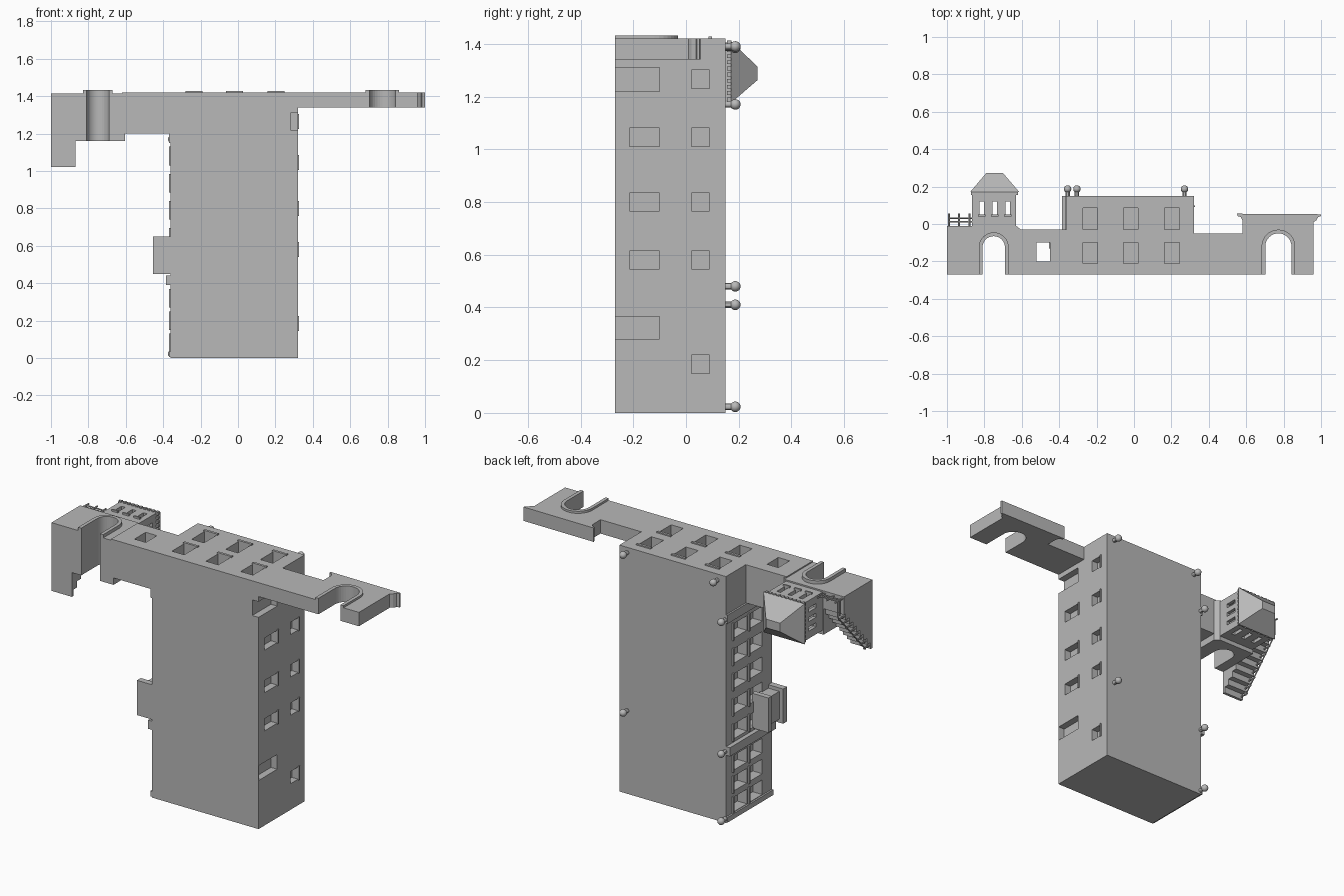
import bpy, bmesh, math
from mathutils import Vector

cube = bpy.data.objects.get("Cube")
if cube:
    bpy.data.objects.remove(cube)

stone = bpy.data.materials.new("grey_stone")
stone.use_nodes = True
GREY = (0.48, 0.48, 0.48, 1)
stone.diffuse_color = GREY
stone.node_tree.nodes["Principled BSDF"].inputs["Base Color"].default_value = GREY


def finish(name, bm):
    bmesh.ops.recalc_face_normals(bm, faces=bm.faces)
    me = bpy.data.meshes.new(name)
    bm.to_mesh(me)
    bm.free()
    ob = bpy.data.objects.new(name, me)
    bpy.context.collection.objects.link(ob)
    me.materials.append(stone)
    return ob


def add_box(bm, x, y, z):
    """Box from (low, high) ranges."""
    vs = bmesh.ops.create_cube(bm, size=1)["verts"]
    for v in vs:
        v.co = Vector([(a + b) / 2 + c * (b - a) for (a, b), c in zip((x, y, z), v.co)])


def boxes(name, items):
    bm = bmesh.new()
    for it in items:
        add_box(bm, *it)
    return finish(name, bm)


def extrude(name, pts, z):
    """Outline in the x-y plane, extruded over the z range."""
    bm = bmesh.new()
    f = bm.faces.new([bm.verts.new((px, py, z[0])) for px, py in pts])
    new = bmesh.ops.extrude_face_region(bm, geom=[f])["geom"]
    bmesh.ops.translate(bm, vec=(0, 0, z[1] - z[0]),
                        verts=[g for g in new if isinstance(g, bmesh.types.BMVert)])
    return finish(name, bm)


def cut(ob, items):
    """Subtract boxes from an object."""
    tool = boxes("cutter", items)
    tool.hide_render = True
    mod = ob.modifiers.new("cut", "BOOLEAN")
    mod.object = tool
    mod.solver = "EXACT"
    bpy.context.view_layer.objects.active = ob
    bpy.ops.object.modifier_apply(modifier=mod.name)
    bpy.data.objects.remove(tool)


def bar(bm, a, b, r, seg=8):
    """Round bar between two points."""
    a, b = Vector(a), Vector(b)
    d = b - a
    m = d.to_track_quat("Z", "Y").to_matrix().to_4x4()
    m.translation = (a + b) / 2
    bmesh.ops.create_cone(bm, cap_ends=True, segments=seg, radius1=r, radius2=r,
                          depth=d.length, matrix=m)


BASE = -0.27


def arch(cx, r, top, n=16):
    """Arch outline from left foot over the crown to right foot."""
    cy = top - r
    curve = [(cx - r * math.cos(math.pi * i / n), cy + r * math.sin(math.pi * i / n))
             for i in range(n + 1)]
    return [(cx - r, BASE)] + curve + [(cx + r, BASE)]


def around(c, half):
    return (c - half, c + half)


# Main block with windows on three sides
body = boxes("main_block", [((-0.36, 0.32), (BASE, 0.15), (0, 1.42))])
upper, lower = (-0.03, 0.085), (-0.21, -0.10)
front_x = (-0.235, -0.018, 0.203)
holes = [(around(x, 0.039), y, (1.36, 1.5)) for x in front_x for y in (upper, lower)]
side_z = (1.265, 1.045, 0.8, 0.58, 0.185)
holes += [((0.28, 0.4), (0.02, 0.09), around(z, 0.035)) for z in side_z]
holes += [((0.28, 0.4), (-0.215, -0.10), around(z, 0.035)) for z in side_z[1:4]]
holes += [((0.28, 0.4), (-0.3, -0.10), (1.22, 1.31)),
          ((0.28, 0.4), (-0.268, -0.10), (0.28, 0.365))]
right_rows = [1.08, 0.935, 0.79, 0.645, 0.5, 0.32, 0.2, 0.08]
right_cols = [(-0.04, 0.085), (-0.18, -0.06)]
holes += [((-0.5, -0.30), y, around(z, 0.042)) for z in right_rows for y in right_cols]
cut(body, holes)

# Thin lintels over the windows
lintels = [(around(x, 0.045), (y[1], y[1] + 0.014), (1.41, 1.427))
           for x in front_x for y in (upper, lower)]
lintels += [((0.315, 0.325), (0.09, 0.1), around(z, 0.04)) for z in side_z]
lintels += [((0.315, 0.325), (-0.1, -0.09), around(z, 0.04)) for z in side_z[1:4]]
lintels += [((-0.369, -0.35), (y[1], y[1] + 0.01), around(z, 0.05))
            for z in right_rows for y in right_cols]
boxes("window_lintels", lintels)

# Ledge and corner strips on the side wall
boxes("side_ledge", [((-0.385, -0.355), (BASE, 0.15), (0.39, 0.44)),
                     ((-0.37, -0.355), (BASE, 0.15), (0.005, 0.035)),
                     ((-0.37, -0.355), (BASE, 0.15), (1.15, 1.2))])

# Side porch
boxes("side_porch", [((-0.43, -0.35), (BASE, -0.12), (0.47, 0.63)),
                     ((-0.455, -0.35), (BASE, -0.235), (0.45, 0.65)),
                     ((-0.455, -0.35), (-0.13, -0.10), (0.45, 0.65))])

# Wing beside the gate, with a through window
wing = boxes("window_wing", [((-0.62, -0.36), (BASE, -0.03), (1.2, 1.42))])
cut(wing, [((-0.52, -0.448), (-0.2, -0.098), (1, 1.6))])

# Deep gate block under the turret
extrude("turret_gate", arch(-0.75, 0.06, -0.065)
        + [(-0.605, BASE), (-0.605, -0.03), (-0.63, -0.01), (-0.87, -0.01), (-0.87, BASE)],
        (1.16, 1.413))

# Low wall and gate on the other side
boxes("low_wing", [((0.32, 0.59), (BASE, -0.05), (1.34, 1.42))])
extrude("outer_gate", arch(0.772, 0.07, -0.05)
        + [(0.96, BASE), (0.96, 0.01), (0.975, 0.02), (0.985, 0.038), (1.0, 0.042),
           (1.0, 0.052), (0.55, 0.055), (0.555, 0.042), (0.57, 0.038), (0.58, 0.02),
           (0.58, BASE)], (1.34, 1.42))

# Raised arch mouldings
for name, cx, r, top in (("turret_gate_moulding", -0.75, 0.06, -0.065),
                         ("outer_gate_moulding", 0.772, 0.07, -0.05)):
    extrude(name, arch(cx, r, top) + arch(cx, r + 0.02, top + 0.02)[::-1], (1.405, 1.432))

# Hollow turret with slit windows
turret = boxes("turret", [((-0.865, -0.63), (-0.02, 0.17), (1.185, 1.405))])
cut(turret, [((-0.845, -0.65), (0.01, 0.16), (1.205, 1.385))])
cut(turret, [(around(x, 0.012), (0.05, 0.12), (1.1, 1.5)) for x in (-0.815, -0.745, -0.675)])
cut(turret, [((-0.95, -0.55), (0.05, 0.12), around(z, 0.012)) for z in (1.24, 1.295, 1.35)])
boxes("turret_sills", [(around(x, 0.02), (0.04, 0.05), (1.4, 1.415))
                       for x in (-0.815, -0.745, -0.675)])

# Toothed band below the turret roof
teeth = []
for i in range(10):
    t = i / 9
    x, z = -0.862 + 0.234 * t, 1.19 + 0.21 * t
    teeth += [(around(x, 0.007), (0.155, 0.172), s) for s in ((1.178, 1.19), (1.4, 1.412))]
    teeth += [(s, (0.155, 0.172), around(z, 0.007)) for s in ((-0.872, -0.86), (-0.635, -0.62))]
boxes("turret_teeth", teeth)

# Hipped turret roof
bm = bmesh.new()
add_box(bm, (-0.877, -0.613), (0.17, 0.272), (1.175, 1.41))
for v in bm.verts:
    if v.co.y > 0.2:
        v.co.x = -0.745 + math.copysign(0.045, v.co.x + 0.745)
        v.co.z = 1.288 + math.copysign(0.025, v.co.z - 1.288)
finish("turret_roof", bm)

# Outer stair, descending towards the back
STEPS = 8
run = (1.31 - 1.02) / STEPS
rise = (-0.01 - BASE) / STEPS
stair = [((-1.0, -0.87), (BASE, -0.01), (1.31, 1.413))]
for i in range(STEPS):
    z = 1.31 - i * run
    stair.append(((-1.0, -0.87), (BASE, -0.01 - i * rise - rise / 2), (z - run, z)))
boxes("outer_stair", stair)

# Stair and landing railings
bm = bmesh.new()
for i in range(STEPS):
    z, y = 1.31 - (i + 0.5) * run, -0.02 - (i + 0.5) * rise
    bar(bm, (-0.99, y, z), (-0.99, y + 0.06, z), 0.005)
bar(bm, (-0.99, 0.035, 1.31), (-0.99, -0.22, 1.03), 0.004)
for x in (-0.99, -0.935, -0.88):
    bar(bm, (x, -0.015, 1.4), (x, 0.055, 1.4), 0.005)
for y in (0.012, 0.032):
    bar(bm, (-0.995, y, 1.4), (-0.865, y, 1.4), 0.004)
    bar(bm, (-0.99, y, 1.31), (-0.99, y, 1.4), 0.004)
finish("stair_railing", bm)

# Ball finials on the roof
for x, z in ((0.27, 1.39), (-0.305, 1.385), (-0.355, 1.17),
             (0.27, 0.48), (-0.355, 0.41), (-0.355, 0.023)):
    bm = bmesh.new()
    bar(bm, (x, 0.145, z), (x, 0.18, z), 0.012, 12)
    ball = bmesh.ops.create_uvsphere(bm, u_segments=16, v_segments=10, radius=0.02)
    bmesh.ops.translate(bm, verts=ball["verts"], vec=(x, 0.187, z))
    ob = finish("roof_finial", bm)
    bpy.ops.object.select_all(action="DESELECT")
    ob.select_set(True)
    bpy.context.view_layer.objects.active = ob
    bpy.ops.object.shade_smooth_by_angle()
